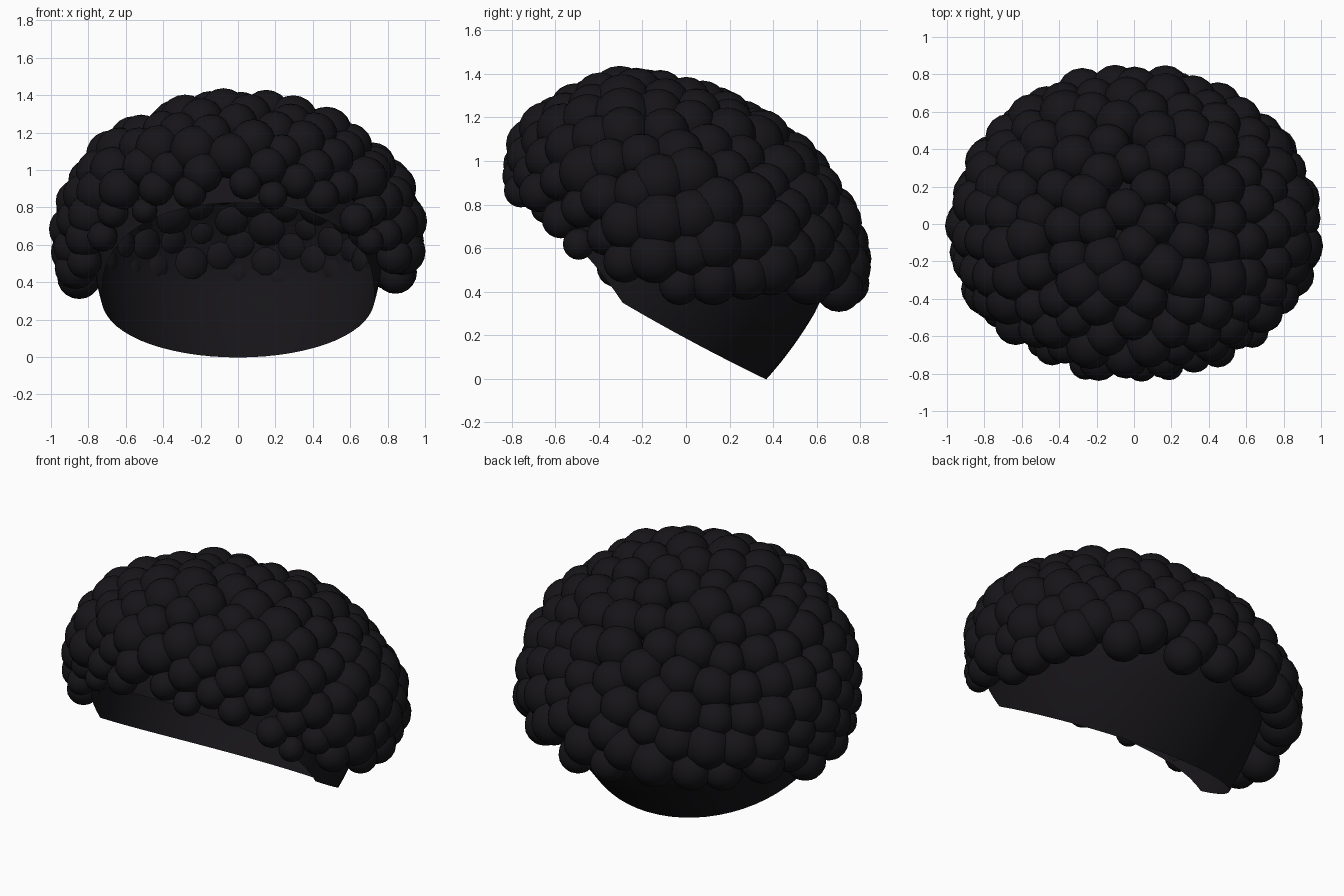
import bpy, bmesh, random
from math import sin, cos, pi, sqrt, radians
from mathutils import Vector, Matrix

if "Cube" in bpy.data.objects:
    bpy.data.objects.remove(bpy.data.objects["Cube"])

random.seed(4)
TILT = radians(30)
T = Vector((0, cos(TILT), -sin(TILT)))      # towards the nape
N = Vector((0, sin(TILT), cos(TILT)))       # towards the crown
CENTER = T * -0.36 + N * 0.56

mat = bpy.data.materials.new("black_hair")
mat.diffuse_color = (0.008, 0.007, 0.009, 1)
mat.use_nodes = True
mat.node_tree.nodes["Principled BSDF"].inputs["Base Color"].default_value = mat.diffuse_color


def place(x, t, n):
    return CENTER + Vector((x, 0, 0)) + T * t + N * n


def rim(c):
    """Rim height below the centre; rises towards the forehead."""
    f = max(0.0, -c - 0.1) / 0.9
    return -0.378 - 0.025 * (1 - c * c) + 0.155 * f * (2 - f)


def make_object(name, bm):
    bmesh.ops.recalc_face_normals(bm, faces=bm.faces)
    for f in bm.faces:
        f.smooth = True
    me = bpy.data.meshes.new(name)
    bm.to_mesh(me)
    bm.free()
    me.materials.append(mat)
    ob = bpy.data.objects.new(name, me)
    bpy.context.collection.objects.link(ob)
    return ob


# Scalp cap: flattened dome with a nearly straight skirt, open underneath
SEG, UP, LOW = 64, 14, 8
bm = bmesh.new()
pole = bm.verts.new(place(0, 0, 0.51))
rows = []
for j in range(1, UP + LOW + 1):
    row = []
    for i in range(SEG):
        a = 2 * pi * i / SEG
        if j <= UP:
            p = j / UP * pi / 2
            r, h = sin(p), 0.51 * cos(p)
        else:
            h = rim(cos(a)) * (j - UP) / LOW
            r = sqrt(1 - (h / 1.15) ** 2)
        row.append(bm.verts.new(place(0.78 * r * sin(a), 0.72 * r * cos(a), h)))
    rows.append(row)
for i in range(SEG):
    k = (i + 1) % SEG
    bm.faces.new((pole, rows[0][i], rows[0][k]))
    for A, B in zip(rows, rows[1:]):
        bm.faces.new((A[i], B[i], B[k], A[k]))
make_object("scalp_cap", bm)

# Curls: balls spread in a golden-angle spiral over the cap
bm = bmesh.new()
COUNT, TOP, BOTTOM = 215, 0.585, -0.37
for i in range(COUNT):
    h = TOP - (TOP - BOTTOM) * (i + 0.5) / COUNT
    a = i * pi * (3 - sqrt(5)) + random.uniform(-0.04, 0.04)
    r = sqrt(1 - (h / (TOP if h > 0 else 1.15)) ** 2)
    above = h - rim(cos(a))
    size = random.uniform(0.108, 0.138)
    if cos(a) < 0.2:
        size *= min(1.0, 0.58 + 1.3 * above)    # smaller along the hairline
    inset = max(0.0, 0.11 - size)
    pos = place((0.885 - inset) * r * sin(a),
                ((0.82 if cos(a) > 0 else 0.79) - inset) * r * cos(a), h)
    # leave the nape and the hairline bare
    if pos.z < 0.41 or above < 0.01:
        continue
    bmesh.ops.create_uvsphere(bm, u_segments=16, v_segments=10, radius=size,
                              matrix=Matrix.Translation(pos))
make_object("hair_curls", bm)
